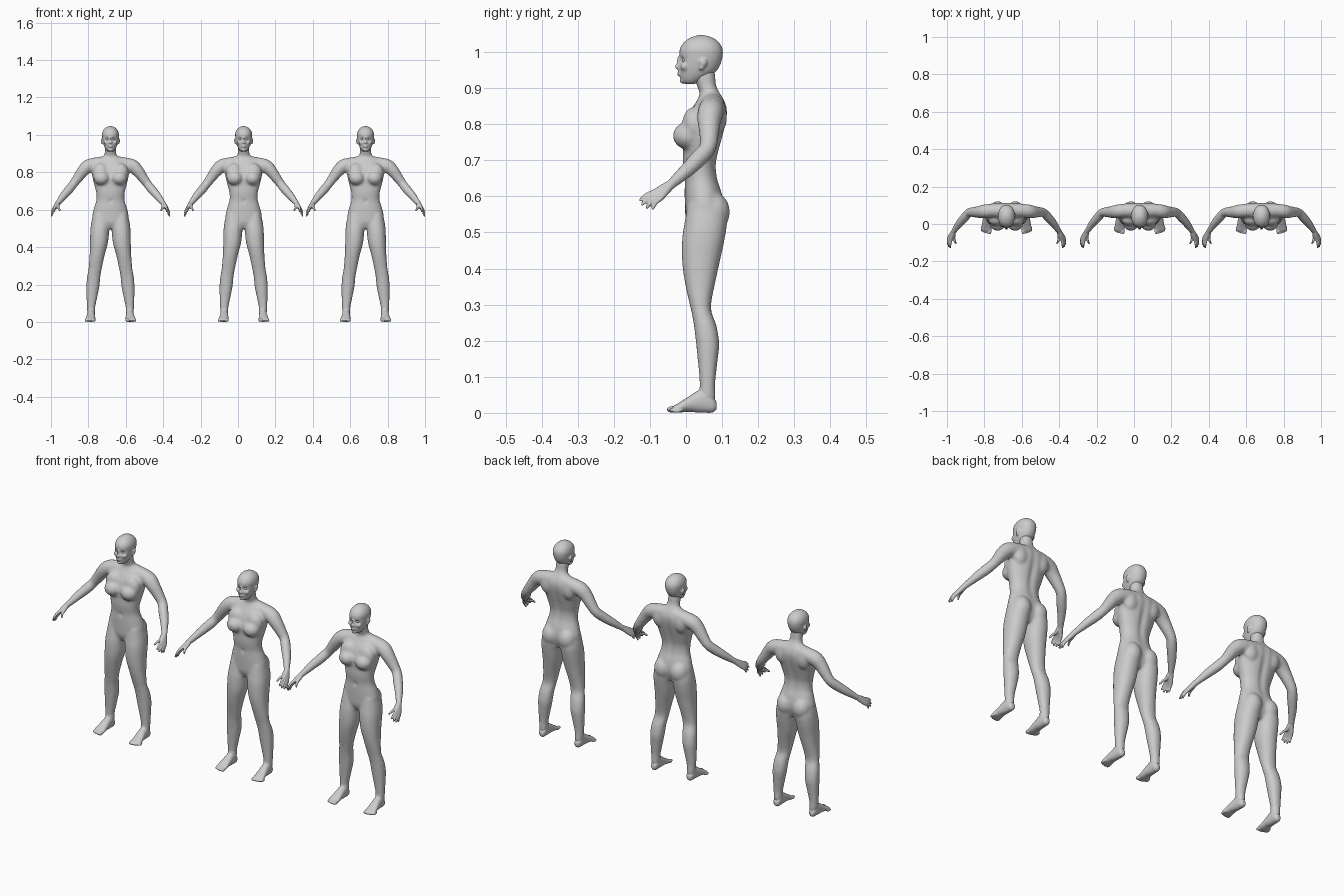
import bpy, bmesh, math
from mathutils import Vector, Matrix

N = 24


def spline(keys, steps=5):
    """Smooth Catmull-Rom interpolation of tuples of any length."""
    out = []
    for i in range(len(keys) - 1):
        a, b, c, d = (keys[max(0, min(len(keys) - 1, i + k))] for k in (-1, 0, 1, 2))
        for j in range(steps):
            t = j / steps
            out.append([.5 * (2 * q + (r - p) * t + (2 * p - 5 * q + 4 * r - w) * t * t
                              + (3 * q - p - 3 * r + w) * t ** 3)
                        for p, q, r, w in zip(a, b, c, d)])
    return out + [list(keys[-1])]


def skin(bm, rings):
    """Closed skin through a list of point rings."""
    rows = [[bm.verts.new(p) for p in r] for r in rings]
    for a, b in zip(rows, rows[1:]):
        for i in range(N):
            bm.faces.new((a[i], a[(i + 1) % N], b[(i + 1) % N], b[i]))
    bm.faces.new(rows[0][::-1])
    bm.faces.new(rows[-1])


def loft(bm, keys, side=1, axis='z'):
    """Oval slices: (position, x0, x1, v0, v1) along z (v = y) or along y (v = z)."""
    rings = []
    for p, x0, x1, v0, v1 in spline(keys):
        ring = []
        for i in range(N):
            c, s = math.cos(math.tau * i / N), math.sin(math.tau * i / N)
            c, s = math.copysign(abs(c) ** .92, c), math.copysign(abs(s) ** .92, s)
            x = side * ((x0 + x1) / 2 + (x1 - x0) / 2 * c)
            v = (v0 + v1) / 2 + (v1 - v0) / 2 * s
            ring.append((x, v, p) if axis == 'z' else (x, p, v))
        rings.append(ring)
    skin(bm, rings)


def ball(bm, x, y, z, rx, ry, rz):
    bmesh.ops.create_uvsphere(bm, u_segments=20, v_segments=12, radius=1,
                              matrix=Matrix.Translation((x, y, z)) @ Matrix.Diagonal((rx, ry, rz, 1)))


def limb(bm, keys, side):
    """Round tube through (x, y, z, radius) with rounded ends."""
    pts = spline([(side * x, y, z, r) for x, y, z, r in keys])
    rings = []
    for i, (x, y, z, r) in enumerate(pts):
        t = Vector(pts[min(i + 1, len(pts) - 1)][:3]) - Vector(pts[max(i - 1, 0)][:3])
        q = t.to_track_quat('Z', 'Y')
        rings.append([Vector((x, y, z)) + q @ Vector((r * math.cos(math.tau * k / N),
                                                      r * math.sin(math.tau * k / N), 0)) for k in range(N)])
    skin(bm, rings)
    for x, y, z, r in (pts[0], pts[-1]):
        ball(bm, x, y, z, r, r, r)


def finish(bm, name, voxel, smooth, dents=()):
    """Fuse the overlapping forms, soften, press in details, place three copies."""
    bmesh.ops.recalc_face_normals(bm, faces=bm.faces)
    me = bpy.data.meshes.new(name + "_base")
    bm.to_mesh(me)
    bm.free()
    tmp = bpy.data.objects.new(name + "_base", me)
    bpy.context.collection.objects.link(tmp)
    rm = tmp.modifiers.new("fuse", 'REMESH')
    rm.mode, rm.voxel_size = 'VOXEL', voxel
    sm = tmp.modifiers.new("soften", 'SMOOTH')
    sm.factor, sm.iterations = .5, smooth
    dg = bpy.context.evaluated_depsgraph_get()
    mesh = bpy.data.meshes.new_from_object(tmp.evaluated_get(dg))
    bpy.data.objects.remove(tmp)
    for v in mesh.vertices:
        for c, r, dy in dents:
            v.co.y += dy * math.exp(-sum(((v.co[k] - c[k]) / r[k]) ** 2 for k in range(3)))
    mesh.polygons.foreach_set("use_smooth", [True] * len(mesh.polygons))
    for label, x in (("left", -.682), ("middle", .03), ("right", .682)):
        ob = bpy.data.objects.new(f"{label}_{name}", mesh)
        ob.location.x = x
        bpy.context.collection.objects.link(ob)


# torso and neck: (z, half width, front, back)
body = bmesh.new()
torso = [(.50, .05, .015, .085), (.53, .09, .0, .10), (.57, .097, -.003, .106), (.61, .088, -.004, .10),
         (.65, .076, -.004, .088), (.69, .076, -.009, .085), (.73, .086, -.009, .093), (.77, .096, -.01, .104),
         (.81, .102, .0, .113), (.84, .10, .014, .115), (.865, .075, .03, .108), (.885, .04, .038, .096),
         (.905, .031, .031, .085), (.93, .03, .022, .082), (.95, .028, .022, .08)]
loft(body, [(z, -w, w, f, b) for z, w, f, b in torso])
leg = [(.58, .02, .092, .005, .10), (.53, .004, .103, -.004, .113), (.48, .007, .108, -.011, .107),
       (.42, .014, .109, -.011, .094), (.36, .03, .111, -.003, .081), (.31, .041, .115, .008, .071),
       (.28, .047, .118, .015, .071), (.24, .054, .125, .022, .085), (.19, .059, .129, .028, .092),
       (.13, .071, .128, .034, .086), (.08, .081, .126, .038, .081), (.05, .083, .124, .036, .082),
       (.025, .086, .121, .034, .08)]
arm = [(.03, .072, .85, .037), (.08, .072, .843, .036), (.12, .068, .832, .036), (.148, .064, .805, .032),
       (.175, .064, .769, .027), (.20, .06, .735, .0235), (.222, .037, .707, .024), (.25, .005, .675, .021),
       (.272, -.026, .647, .0165), (.286, -.046, .629, .014)]
for s in (1, -1):
    loft(body, leg, s)
    limb(body, arm, s)
    ball(body, s * .047, .006, .768, .043, .043, .038)       # breast
    ball(body, s * .052, .022, .798, .045, .033, .05)        # upper chest
    ball(body, s * .047, .073, .557, .046, .049, .056)       # buttock
    ball(body, s * .06, .085, .82, .04, .029, .05)           # shoulder blade
finish(body, "body", .0065, 6,
       [((0, .1, .74), (.016, .04, .12), -.007), ((0, -.003, .645), (.009, .03, .011), .005)])

# head with nose, lips, eyes and ears
head = bmesh.new()
skull = [(.911, .012, .0, .022), (.916, .02, -.009, .035), (.927, .028, -.015, .055), (.945, .036, -.018, .082),
         (.965, .041, -.019, .095), (.985, .044, -.018, .101), (1.005, .045, -.018, .102),
         (1.022, .040, -.01, .095), (1.035, .030, .004, .082), (1.043, .018, .02, .065), (1.047, .006, .034, .05)]
loft(head, [(z, -w, w, f, b) for z, w, f, b in skull])
ball(head, 0, -.022, .959, .008, .010, .007)
ball(head, 0, -.018, .972, .0055, .009, .018)
ball(head, 0, -.017, .943, .013, .008, .004)
ball(head, 0, -.016, .936, .011, .008, .004)
ball(head, 0, -.008, .921, .013, .010, .009)
for s in (1, -1):
    ball(head, s * .007, -.018, .957, .005, .006, .005)      # nostril wing
    ball(head, s * .046, .047, .970, .006, .011, .011)       # ear
    ball(head, s * .044, .043, .958, .005, .007, .010)       # ear lobe
    ball(head, s * .022, -.004, .960, .014, .012, .012)      # cheek
finish(head, "head", .004, 3,
       [((s * .018, -.015, .978), (.010, .02, .008), .008) for s in (1, -1)]
       + [((s * .047, .042, .968), (.006, .006, .007), .003) for s in (1, -1)])
eyes = bmesh.new()
for s in (1, -1):
    ball(eyes, s * .018, -.003, .978, .009, .009, .007)
finish(eyes, "eyes", .002, 2)

# hands: every finger runs from the wrist so the palm fuses
hands = bmesh.new()
fingers = [((.297, -.088, .612), (.301, -.126, .590)), ((.303, -.085, .604), (.309, -.121, .578)),
           ((.307, -.079, .598), (.314, -.108, .570)), ((.308, -.071, .594), (.315, -.092, .567)),
           ((.281, -.074, .612), (.270, -.104, .597))]
for s in (1, -1):
    for knuckle, tip in fingers:
        k, t = Vector(knuckle), Vector(tip)
        w = Vector((.283, -.041, .634))
        mid = k.lerp(t, .5) + Vector((.001, -.002, .003))
        limb(hands, [(*w, .0125), (*w.lerp(k, .5), .0105), (*k, .0075), (*mid, .0062), (*t, .0045)], s)
finish(hands, "hands", .003, 2)

# feet: slices along y, then toes
feet = bmesh.new()
foot = [(.085, .094, .112, .01, .03), (.075, .086, .120, .001, .045), (.055, .083, .124, .0, .068),
        (.03, .082, .126, .001, .06), (.005, .081, .130, .003, .044), (-.015, .08, .134, .001, .031),
        (-.03, .08, .135, .001, .022), (-.038, .085, .128, .004, .017)]
for s in (1, -1):
    loft(feet, foot, s, 'y')
    limb(feet, [(.103, .058, .09, .0205), (.103, .058, .06, .021), (.103, .056, .03, .02)], s)
    for i in range(5):
        r = .0095 if i == 0 else .007 - .0003 * i
        ball(feet, s * (.089 + .0108 * i), -.038 + .0008 * i * i, r, r, .016, r)
finish(feet, "feet", .0035, 3)
